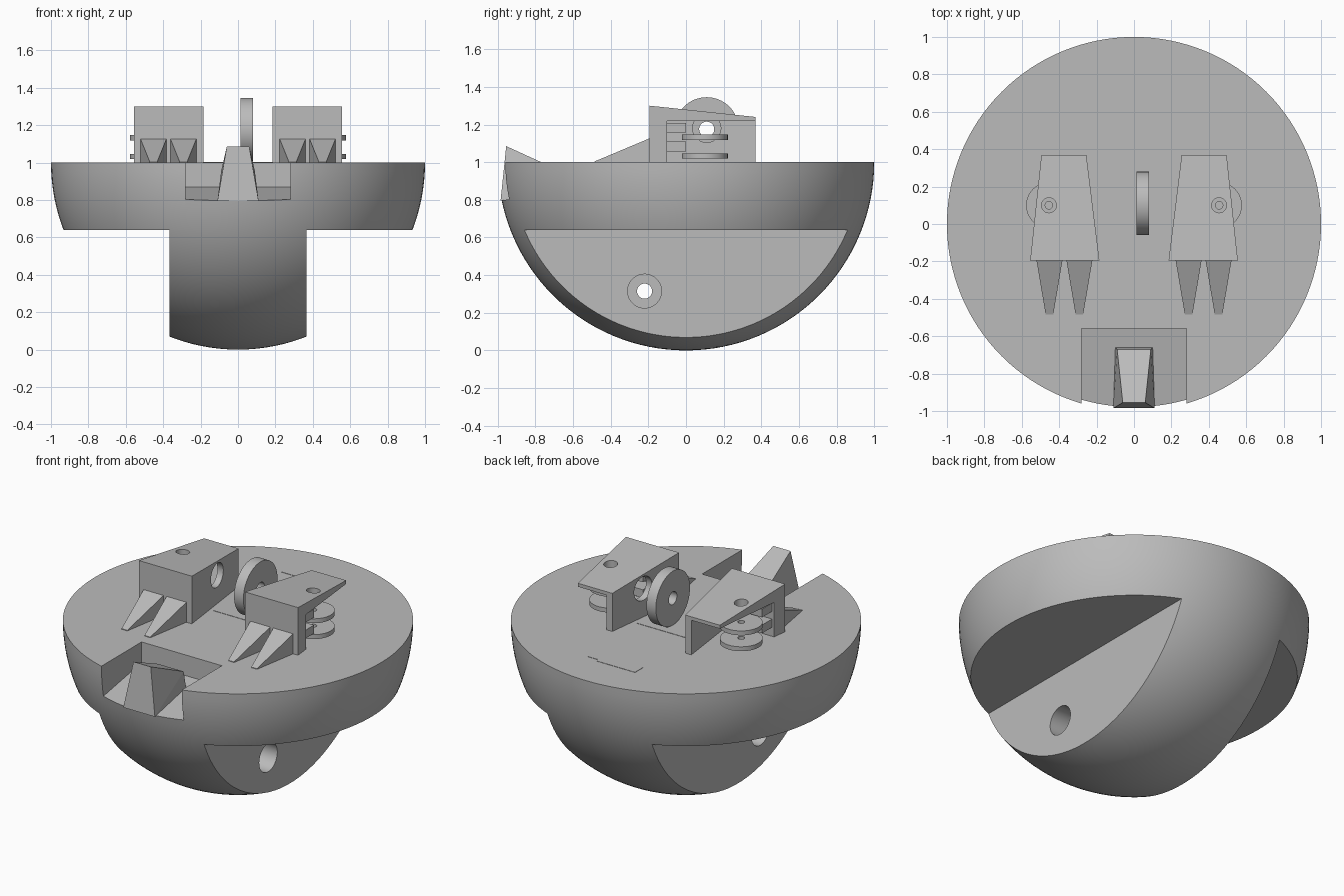
import bpy, bmesh, math
from mathutils import Matrix, Vector

if "Cube" in bpy.data.objects:
    bpy.data.objects.remove(bpy.data.objects["Cube"])

grey = bpy.data.materials.new("plain grey")
grey.use_nodes = True
grey.diffuse_color = (0.5, 0.5, 0.5, 1)
grey.node_tree.nodes["Principled BSDF"].inputs["Base Color"].default_value = (0.5, 0.5, 0.5, 1)


def make(name, bm):
    bmesh.ops.recalc_face_normals(bm, faces=bm.faces)
    mesh = bpy.data.meshes.new(name)
    bm.to_mesh(mesh)
    bm.free()
    mesh.materials.append(grey)
    ob = bpy.data.objects.new(name, mesh)
    bpy.context.collection.objects.link(ob)
    return ob


def hull(name, points):
    bm = bmesh.new()
    for p in points:
        bm.verts.new(p)
    bmesh.ops.convex_hull(bm, input=bm.verts)
    bmesh.ops.dissolve_limit(bm, angle_limit=0.01, verts=bm.verts, edges=bm.edges)
    return make(name, bm)


def box(name, x, y, z):
    return hull(name, [(a, b, c) for a in x for b in y for c in z])


def cylinder(name, center, radius, depth, axis="Z", sides=48):
    bm = bmesh.new()
    turn = Matrix.Rotation(math.pi / 2, 4, "Y") if axis == "X" else Matrix()
    bmesh.ops.create_cone(bm, cap_ends=True, segments=sides, radius1=radius, radius2=radius,
                          depth=depth, matrix=Matrix.Translation(Vector(center)) @ turn)
    return make(name, bm)


def cut(ob, *cutters):
    for c in cutters:
        mod = ob.modifiers.new("cut", "BOOLEAN")
        mod.operation, mod.solver, mod.object = "DIFFERENCE", "EXACT", c
        bpy.context.view_layer.objects.active = ob
        bpy.ops.object.modifier_apply(modifier=mod.name)
        bpy.data.objects.remove(c)
    return ob


def smooth(ob):
    bpy.ops.object.select_all(action="DESELECT")
    ob.select_set(True)
    bpy.context.view_layer.objects.active = ob
    bpy.ops.object.shade_smooth_by_angle(angle=math.radians(30))


# Half-ball body with a flat top
bm = bmesh.new()
bmesh.ops.create_uvsphere(bm, u_segments=128, v_segments=64, radius=1)
bmesh.ops.delete(bm, geom=[v for v in bm.verts if v.co.z > 0.001], context="VERTS")
bmesh.ops.holes_fill(bm, edges=[e for e in bm.edges if e.is_boundary], sides=0)
bmesh.ops.translate(bm, verts=bm.verts, vec=(0, 0, 1))
body = make("body", bm)

# Side undercuts and the cross hole with its counterbores
for s in (-1, 1):
    cut(body, box("side_cutter", (s * 0.365, s * 1.2), (-1.2, 1.2), (-0.2, 0.64)),
        cylinder("bore_cutter", (s * 0.365, -0.22, 0.315), 0.09, 0.4, "X"))
cut(body, cylinder("hole_cutter", (0, -0.22, 0.315), 0.04, 1, "X"))

# Front notch with a sloping floor
cut(body, hull("notch_cutter", [(x, y, z) for x in (-0.28, 0.28)
                                for y, z in ((-0.56, 0.87), (-1.1, 0.775), (-0.56, 1.2), (-1.1, 1.2))]))
smooth(body)

# Wedge tongue in the notch
hull("front_tongue", [(s * x, y, z) for s in (-1, 1) for x, y, z in (
    (0.11, -0.985, 0.795), (0.105, -0.655, 0.8), (0.06, -0.955, 1.085), (0.09, -0.67, 0.955))])

# Upright wheel between the housings, on a small foot
wheel = cylinder("center_wheel", (0.047, 0.11, 1.175), 0.17, 0.065, "X", 64)
smooth(cut(wheel, cylinder("axle_cutter", (0.047, 0.11, 1.175), 0.04, 0.2, "X")))
box("wheel_foot", (0.025, 0.07), (0.07, 0.15), (0.99, 1.02))

# Thin seams on the deck
box("rear_pin_seam", (-0.17, 0.1), (0.67, 0.75), (0.995, 1.002))
box("rear_pin_tip_seam", (0.1, 0.18), (0.68, 0.73), (0.995, 1.002))
box("axle_seam", (-0.19, 0.2), (0.02, 0.2), (0.995, 1.002))

for s, side in ((1, "left"), (-1, "right")):
    # Tapered housing, open to the outside and the back
    outline = ((0.185, -0.195, 1.3), (0.555, -0.195, 1.3), (0.255, 0.37, 1.24), (0.495, 0.37, 1.24))
    housing = hull(side + "_housing", [(s * x, y, z) for x, y, top in outline for z in (0.995, top)])
    cavity = hull("cavity_cutter", [(s * x, y, z) for x, y in ((0.237, -0.1), (0.7, -0.1), (0.3, 0.4), (0.7, 0.4))
                                    for z in (0.9, 1.218)])
    cut(housing, cavity,
        cylinder("pin_cutter", (s * 0.455, 0.1, 1.25), 0.04, 0.2),
        cylinder("window_cutter", (s * 0.24, 0.11, 1.18), 0.075, 0.2, "X"))
    smooth(housing)

    # Two stacked rollers and the fingers that hold them
    for i, name in enumerate(("lower", "upper")):
        z = 1.033 + 0.1 * i
        roller = cylinder(f"{side}_{name}_roller", (s * 0.455, 0.1, z), 0.122, 0.028)
        smooth(cut(roller, cylinder("roller_cutter", (s * 0.455, 0.1, z), 0.02, 0.2)))
        box(f"{side}_{name}_finger", (s * 0.3, s * 0.53), (-0.11, 0.0), (z + 0.024, z + 0.076))

    # Two pointed wedge teeth in front
    for i, x in enumerate((0.292, 0.452)):
        hull(f"{side}_tooth_{i + 1}", [(s * (x + d * w), y, z) for d in (-1, 1) for w, y, z in (
            (0.07, -0.19, 0.995), (0.07, -0.19, 1.128), (0.02, -0.485, 0.995), (0.02, -0.485, 1.004))])
